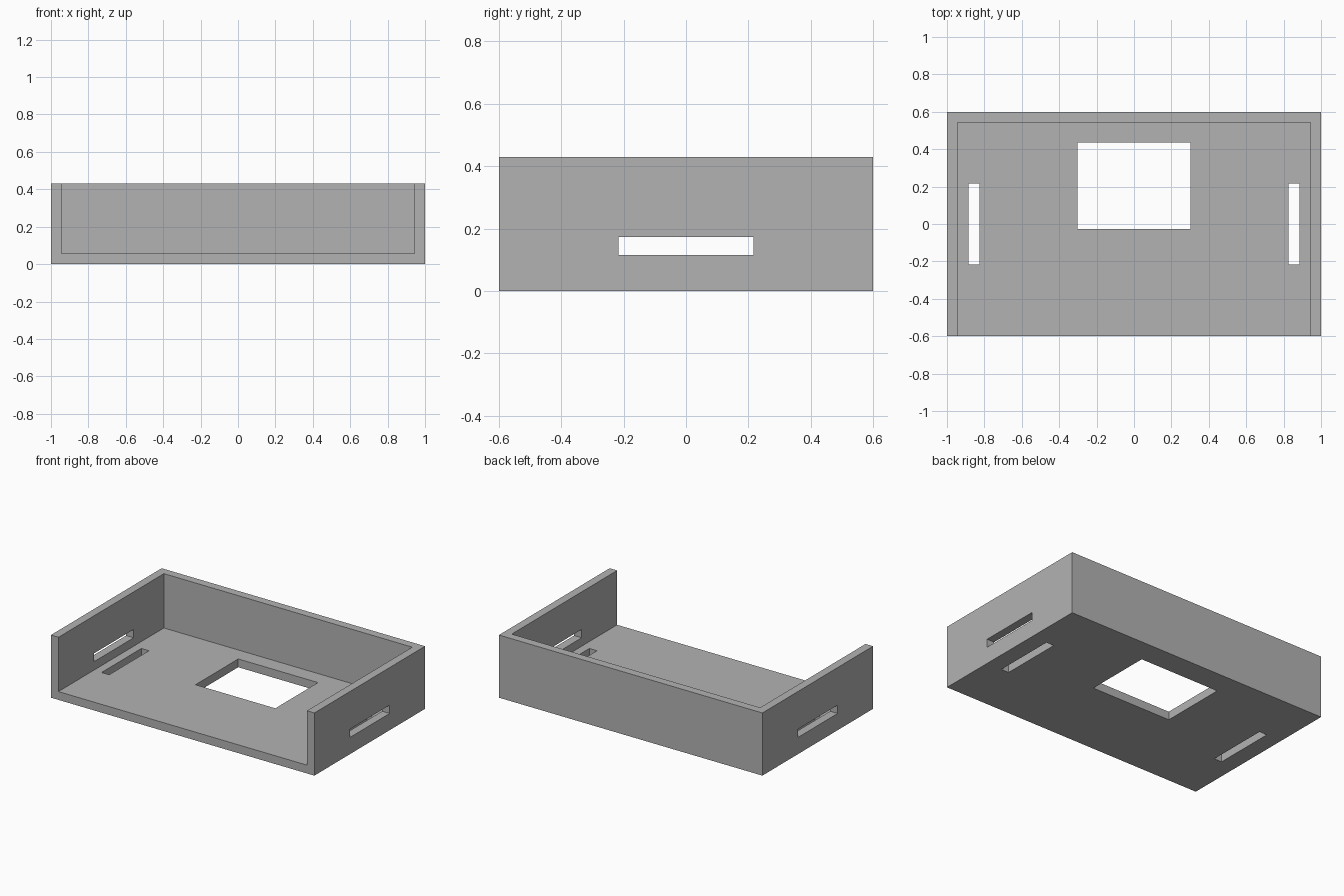
import bpy
from mathutils import Vector

# Remove the default cube
default = bpy.data.objects.get("Cube")
if default:
    bpy.data.objects.remove(default, do_unlink=True)

# Single flat colour
grey = bpy.data.materials.new("plain grey")
grey.use_nodes = True
colour = (0.45, 0.45, 0.45, 1)
grey.diffuse_color = colour
grey.node_tree.nodes["Principled BSDF"].inputs["Base Color"].default_value = colour

WIDTH, DEPTH, HEIGHT, WALL = 2.0, 1.2, 0.43, 0.057
SLOT = 0.216   # half length of every slot
OVER = 0.1     # how far cutters run past the surface


def box(name, low, high):
    """Box spanning two opposite corners."""
    low, high = Vector(low), Vector(high)
    bpy.ops.mesh.primitive_cube_add(size=1, location=(low + high) / 2)
    obj = bpy.context.object
    obj.name = name
    obj.scale = high - low
    bpy.ops.object.transform_apply(location=False, rotation=False, scale=True)
    obj.data.materials.append(grey)
    return obj


def cut(target, name, low, high):
    """Subtract a box from the target, then discard the cutter."""
    cutter = box(name, low, high)
    cutter.hide_render = True
    mod = target.modifiers.new(name, "BOOLEAN")
    mod.operation = "DIFFERENCE"
    mod.solver = "EXACT"
    mod.object = cutter
    bpy.context.view_layer.objects.active = target
    bpy.ops.object.modifier_apply(modifier=mod.name)
    bpy.data.objects.remove(cutter, do_unlink=True)


x, y = WIDTH / 2, DEPTH / 2
tray = box("open_front_tray", (-x, -y, 0), (x, y, HEIGHT))

# Hollow interior, open at the top and front
cut(tray, "interior", (-x + WALL, -y - OVER, WALL), (x - WALL, y - WALL, HEIGHT + OVER))

# Rectangular floor opening
cut(tray, "floor_window", (-0.303, -0.028, -OVER), (0.303, 0.435, WALL + OVER))

# Matching floor and wall slots on each side
for side in (-1, 1):
    a, b = sorted((side * 0.827, side * 0.885))
    cut(tray, "floor_slot", (a, -SLOT, -OVER), (b, SLOT, WALL + OVER))
    a, b = sorted((side * (x - WALL - 0.03), side * (x + OVER)))
    cut(tray, "wall_slot", (a, -SLOT, 0.115), (b, SLOT, 0.172))

bpy.context.view_layer.objects.active = tray
tray.select_set(True)
bpy.ops.object.shade_flat()
